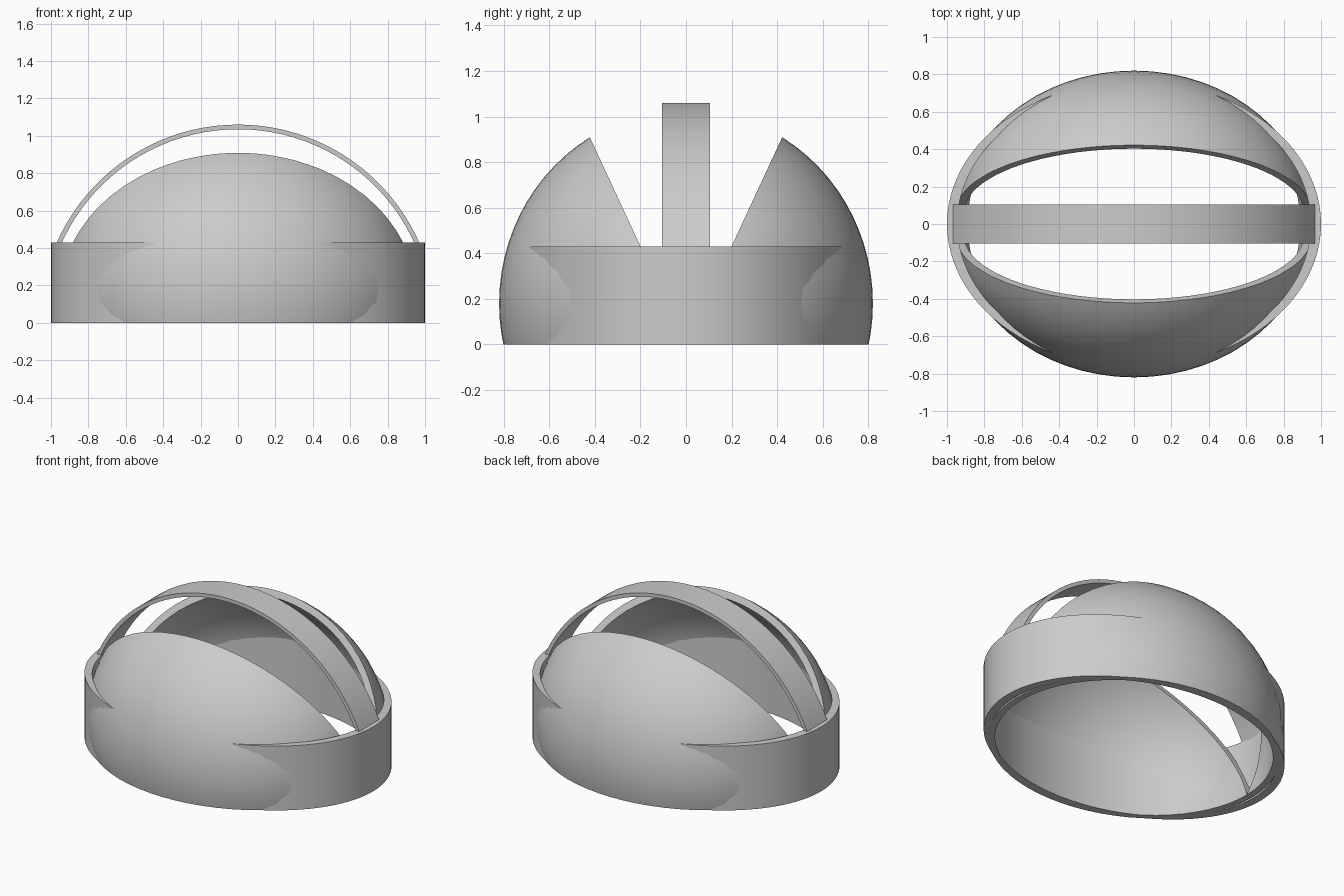
import bpy, bmesh, math
from mathutils import Matrix, Vector

cube = bpy.data.objects.get("Cube")
if cube:
    bpy.data.objects.remove(cube, do_unlink=True)

# Single plain grey finish
grey = bpy.data.materials.new("plain_grey")
grey.use_nodes = True
colour = (0.6, 0.6, 0.6, 1)
grey.diffuse_color = colour
grey.node_tree.nodes["Principled BSDF"].inputs["Base Color"].default_value = colour

RING_HEIGHT = 0.43
SHELL_SCALE = 0.955


def finish(name, bm):
    """Turn a bmesh into a smooth-shaded object with sharp rims."""
    bmesh.ops.recalc_face_normals(bm, faces=bm.faces)
    mesh = bpy.data.meshes.new(name)
    bm.to_mesh(mesh)
    bm.free()
    mesh.materials.append(grey)
    obj = bpy.data.objects.new(name, mesh)
    bpy.context.collection.objects.link(obj)
    bpy.ops.object.select_all(action='DESELECT')
    obj.select_set(True)
    bpy.context.view_layer.objects.active = obj
    bpy.ops.object.shade_smooth_by_angle(angle=math.radians(30))
    return obj


def cut(bm, normal):
    """Remove everything on the normal side of a plane through the origin."""
    bmesh.ops.bisect_plane(bm, geom=bm.verts[:] + bm.edges[:] + bm.faces[:],
                           plane_co=(0, 0, 0), plane_no=normal, clear_outer=True)


def dome_half(name, side):
    """Half of an ellipsoid shell, cut by the floor and a leaning plane."""
    bm = bmesh.new()
    bmesh.ops.create_uvsphere(bm, u_segments=64, v_segments=40, radius=1)
    bmesh.ops.transform(bm, verts=bm.verts, matrix=Matrix.Translation((0, 0, 0.18))
                        @ Matrix.Diagonal((0.955, 0.82, 0.85, 1)))
    cut(bm, Vector((0, 0, -1)))
    cut(bm, Vector((0, -side, 0.464)).normalized())
    # Inner skin shrinks toward the origin so the rims stay flat
    outer = bm.faces[:]
    skin = bmesh.ops.duplicate(bm, geom=bm.verts[:] + bm.edges[:] + outer)
    inner = [v for v in skin["geom"] if isinstance(v, bmesh.types.BMVert)]
    rims = [e for e in bm.edges if e.is_boundary]
    bmesh.ops.scale(bm, verts=inner, vec=(SHELL_SCALE,) * 3)
    pairs = skin["vert_map"]
    inner_set = set(inner)
    for edge in rims:
        a, b = edge.verts
        if a not in inner_set:
            bm.faces.new((a, b, pairs[b], pairs[a]))
    return finish(name, bm)


def sweep(name, sections, closed):
    """Join matching four-point sections into a solid band."""
    bm = bmesh.new()
    rows = [[bm.verts.new(p) for p in s] for s in sections]
    count = len(rows)
    for i in range(count if closed else count - 1):
        a, b = rows[i], rows[(i + 1) % count]
        for j in range(4):
            k = (j + 1) % 4
            bm.faces.new((a[j], a[k], b[k], b[j]))
    if not closed:
        bm.faces.new(rows[0])
        bm.faces.new(rows[-1])
    return finish(name, bm)


# Two dome shells, front and back
dome_half("front_dome", -1)
dome_half("back_dome", 1)

# Elliptical wall around the base
ring = []
for i in range(96):
    a = math.tau * i / 96
    c, s = math.cos(a), math.sin(a)
    ring.append([(c, 0.765 * s, 0), (c, 0.765 * s, RING_HEIGHT),
                 (0.945 * c, 0.74 * s, RING_HEIGHT), (0.945 * c, 0.74 * s, 0)])
sweep("base_ring", ring, True)

# Arched band over the middle, its feet sunk into the wall
arch = []
start = math.asin(0.42 / 1.06)
for i in range(41):
    a = start + (math.pi - 2 * start) * i / 40
    c, s = math.cos(a), math.sin(a)
    arch.append([(r * c, y, r * s) for r, y in
                 ((1.06, -0.105), (1.06, 0.105), (1.035, 0.105), (1.035, -0.105))])
sweep("top_arch", arch, False)
